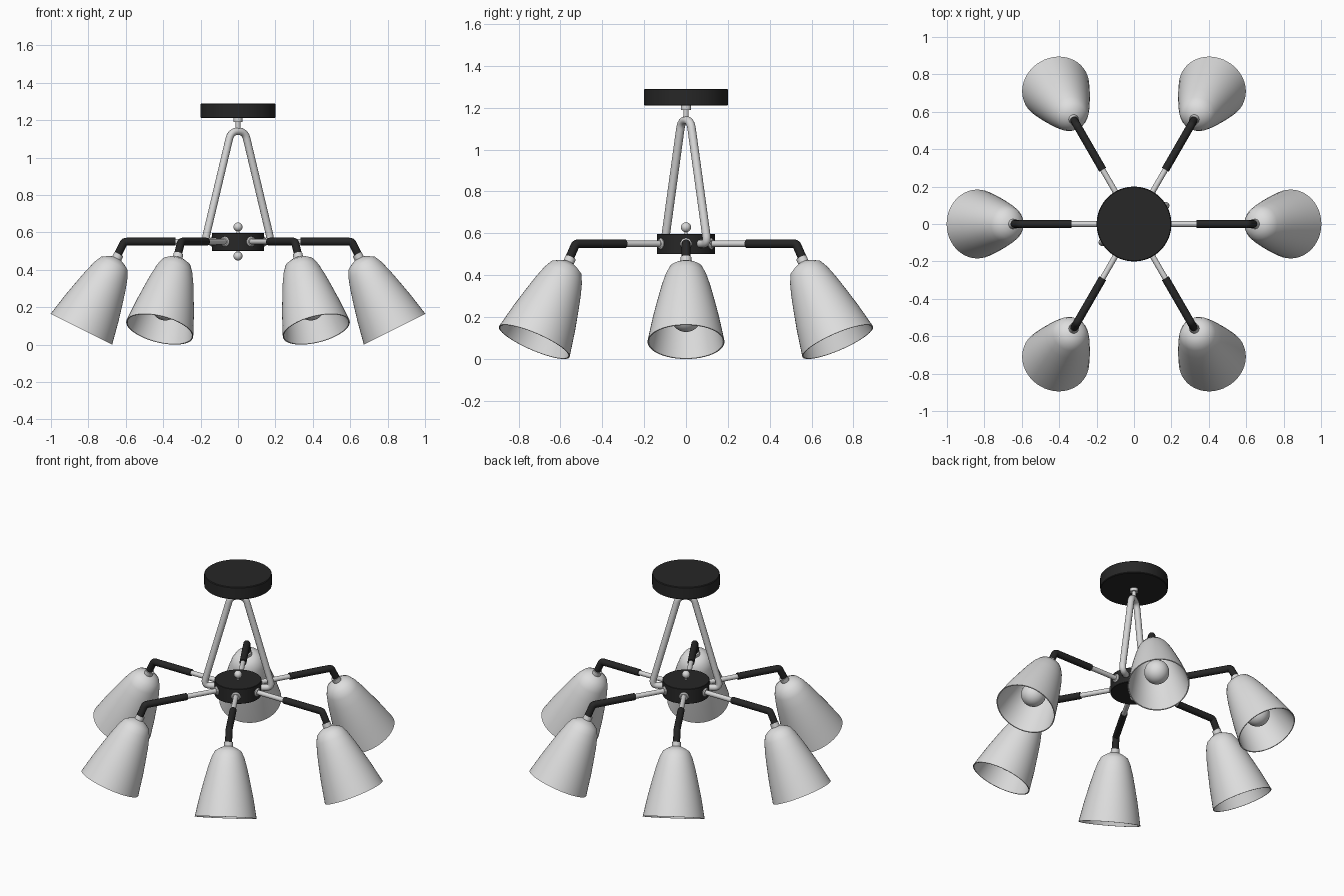
import bpy, bmesh, math
from mathutils import Matrix, Vector

cube = bpy.data.objects.get("Cube")
if cube:
    bpy.data.objects.remove(cube)


def material(name, rgb):
    m = bpy.data.materials.new(name)
    m.use_nodes = True
    m.diffuse_color = (*rgb, 1)
    m.node_tree.nodes["Principled BSDF"].inputs["Base Color"].default_value = (*rgb, 1)
    return m


BLACK = material("matt black", (0.02, 0.02, 0.02))
METAL = material("brushed metal", (0.68, 0.68, 0.68))
WHITE = material("frosted white", (0.73, 0.73, 0.73))


def add_mesh(name, mesh, mat, matrix):
    mesh.materials.clear()
    mesh.materials.append(mat)
    mesh.shade_smooth()
    mesh.set_sharp_from_angle(angle=math.radians(32))
    ob = bpy.data.objects.new(name, mesh)
    ob.matrix_world = matrix
    bpy.context.collection.objects.link(ob)
    return ob


def lathe(name, profile, mat, matrix=Matrix(), sides=48):
    """Turn (radius, height) points around local z; ends at radius 0 are closed."""
    bm = bmesh.new()
    verts = [bm.verts.new((r, 0, z)) for r, z in profile]
    edges = [bm.edges.new(pair) for pair in zip(verts, verts[1:])]
    bmesh.ops.spin(bm, geom=verts + edges, cent=(0, 0, 0), axis=(0, 0, 1),
                   angle=math.tau, steps=sides, use_merge=True)
    bmesh.ops.remove_doubles(bm, verts=bm.verts, dist=0.0001)
    bmesh.ops.recalc_face_normals(bm, faces=bm.faces)
    mesh = bpy.data.meshes.new(name)
    bm.to_mesh(mesh)
    bm.free()
    return add_mesh(name, mesh, mat, matrix)


def disc(name, r, z0, z1, mat, matrix=Matrix(), bevel=0.0, sides=32):
    b = bevel
    lathe(name, [(0, z0), (r - b, z0), (r, z0 + b), (r, z1 - b), (r - b, z1), (0, z1)],
          mat, matrix, sides)


def ball_profile(r, z, start=0.0, steps=16):
    angles = [start + (math.pi - start) * i / steps for i in range(steps + 1)]
    return [(r * abs(math.sin(a)), z + r * math.cos(a)) for a in angles]


def rounded(points, radius, steps=8):
    """Replace the inner corners of a path with smooth bends."""
    pts = [Vector(p) for p in points]
    out = [pts[0]]
    for a, b, c in zip(pts, pts[1:], pts[2:]):
        p = b + (a - b).normalized() * radius
        q = b + (c - b).normalized() * radius
        for i in range(steps + 1):
            t = i / steps
            out.append(p.lerp(b, t).lerp(b.lerp(q, t), t))
    return out + [pts[-1]]


def tube(name, path, r, mat, matrix=Matrix()):
    curve = bpy.data.curves.new(name, 'CURVE')
    curve.dimensions = '3D'
    curve.bevel_depth = r
    curve.bevel_resolution = 4
    curve.use_fill_caps = True
    spline = curve.splines.new('POLY')
    spline.points.add(len(path) - 1)
    for point, co in zip(spline.points, path):
        point.co = (*co, 1)
    temp = bpy.data.objects.new(name + "_path", curve)
    mesh = bpy.data.meshes.new_from_object(temp)
    bpy.data.objects.remove(temp)
    add_mesh(name, mesh, mat, matrix)


# Ceiling canopy and stem
disc("canopy", 0.2, 1.21, 1.29, BLACK, bevel=0.004, sides=64)
disc("stem_collar", 0.024, 1.19, 1.212, METAL)
disc("stem", 0.013, 1.14, 1.2, METAL)

# Hub with a finial above and below
disc("hub", 0.139, 0.5, 0.597, BLACK, bevel=0.002, sides=64)
disc("finial_rod", 0.008, 0.475, 0.625, METAL)
for side, z in (("upper", 0.629), ("lower", 0.473)):
    lathe(side + "_finial", ball_profile(0.024, z), METAL, sides=24)

# Hanging frame, bent from one tube
half = [(0.13, 0, 0.55), (0.205, 0, 0.55), (0.043, 0, 1.14)]
frame = half + [(-x, y, z) for x, y, z in reversed(half)]
frame_turn = Matrix.Rotation(math.radians(30), 4, 'Z')
tube("hanging_frame", rounded(frame, 0.042), 0.02, METAL, frame_turn)

# Lamp shade: outer wall, rim, then inner wall
outer = [(0.022, 0), (0.052, -0.014), (0.079, -0.031), (0.098, -0.07), (0.117, -0.13),
         (0.135, -0.2), (0.159, -0.3), (0.184, -0.425)]
inner = [(r - 0.006, z) for r, z in reversed(outer[2:])]
shade = [(0, 0)] + outer + inner + [(0.046, -0.021), (0, -0.016)]
bulb = [(0, -0.12), (0.034, -0.12), (0.036, -0.19)] + ball_profile(0.074, -0.29, 0.7)

# Six arms, each carrying a tilted shade
for i in range(6):
    turn = Matrix.Rotation(math.radians(60 * i), 4, 'Z')
    tilt = turn @ Matrix.Translation((0.647, 0, 0.462)) @ Matrix.Rotation(math.radians(-26.6), 4, 'Y')
    outward = turn @ Matrix.Translation((0, 0, 0.55)) @ Matrix.Rotation(math.radians(90), 4, 'Y')
    n = f"_{i + 1}"
    disc("arm_socket" + n, 0.027, 0.125, 0.148, METAL, outward, bevel=0.006, sides=24)
    disc("arm_rod" + n, 0.015, 0.13, 0.36, METAL, outward, sides=20)
    arm = rounded([(0.335, 0, 0.55), (0.608, 0, 0.55), (0.642, 0, 0.482)], 0.012)
    tube("arm_sleeve" + n, arm, 0.021, BLACK, turn)
    disc("shade_collar" + n, 0.026, -0.02, 0.024, METAL, tilt, sides=24)
    lathe("shade" + n, shade, WHITE, tilt)
    disc("bulb_holder" + n, 0.03, -0.13, -0.01, METAL, tilt, sides=24)
    lathe("bulb" + n, bulb, WHITE, tilt, sides=32)
